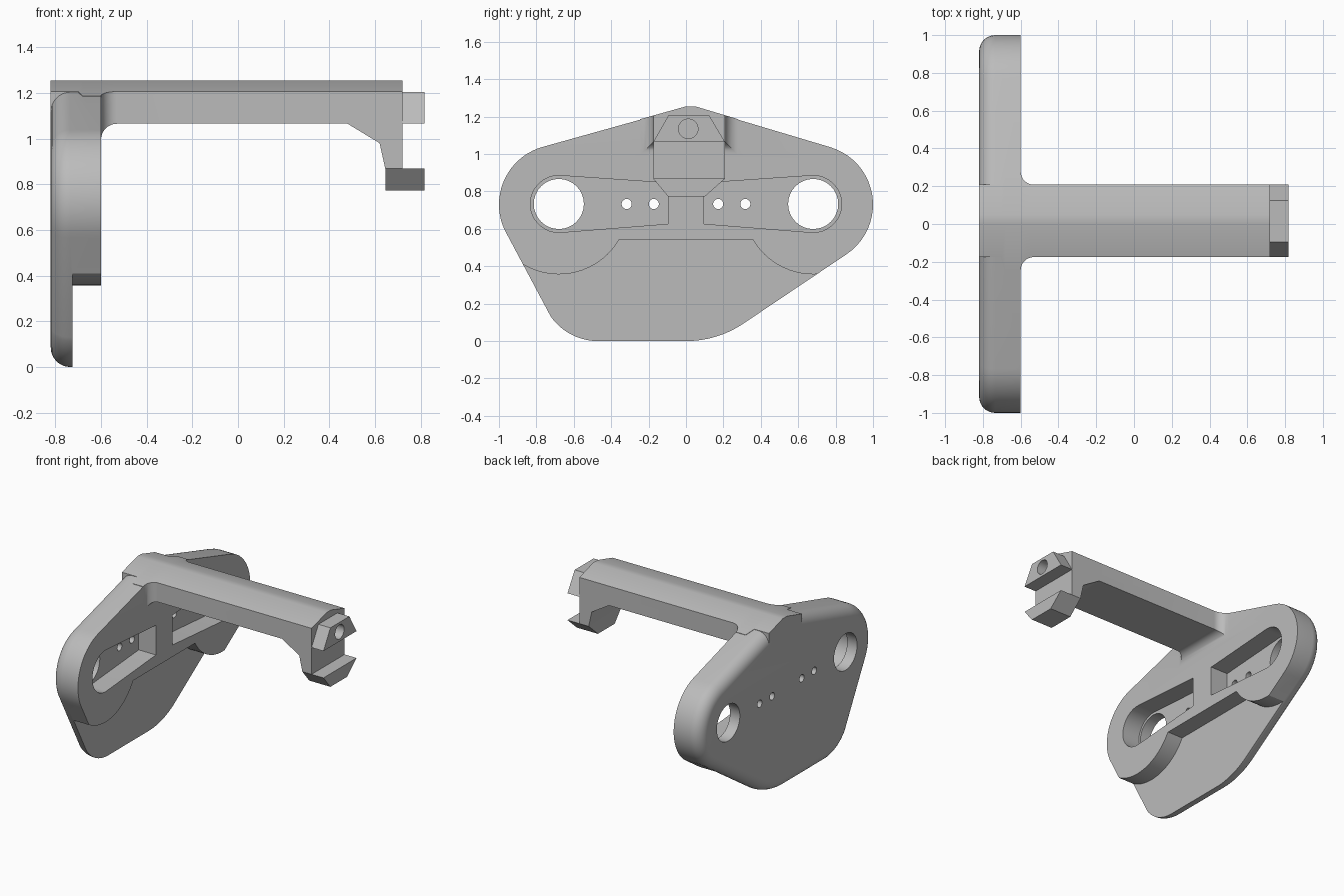
import bpy, bmesh
from math import sin, cos, radians, sqrt

if "Cube" in bpy.data.objects:
    bpy.data.objects.remove(bpy.data.objects["Cube"])

grey = bpy.data.materials.new("mid grey")
grey.use_nodes = True
COLOUR = (0.5, 0.5, 0.5, 1)
grey.diffuse_color = COLOUR
grey.node_tree.nodes["Principled BSDF"].inputs["Base Color"].default_value = COLOUR


def arc(cy, cz, r, start, end, steps=20):
    angles = [radians(start + (end - start) * i / steps) for i in range(steps + 1)]
    return [(cy + r * cos(a), cz + r * sin(a)) for a in angles]


def loft(name, sections, back_radius=0):
    """Closed solid through matching rings; optionally rounds the first ring."""
    bm = bmesh.new()
    rings = [[bm.verts.new(p) for p in ring] for ring in sections]
    cap = bm.faces.new(rings[0])
    bm.faces.new(rings[-1])
    n = len(rings[0])
    for a, b in zip(rings, rings[1:]):
        for i in range(n):
            j = (i + 1) % n
            bm.faces.new((a[i], a[j], b[j], b[i]))
    bmesh.ops.recalc_face_normals(bm, faces=bm.faces)
    if back_radius:
        bmesh.ops.bevel(bm, geom=list(cap.edges), offset=back_radius,
                        segments=8, profile=0.5, affect='EDGES')
    mesh = bpy.data.meshes.new(name)
    bm.to_mesh(mesh)
    bm.free()
    mesh.materials.append(grey)
    obj = bpy.data.objects.new(name, mesh)
    bpy.context.collection.objects.link(obj)
    return obj


def prism_x(name, outline, x0, x1, back_radius=0):
    return loft(name, [[(x, y, z) for y, z in outline] for x in (x0, x1)], back_radius)


def combine(target, tool, operation):
    tool.hide_render = True
    mod = target.modifiers.new("combine", 'BOOLEAN')
    mod.object, mod.operation, mod.solver = tool, operation, 'EXACT'
    bpy.context.view_layer.objects.active = target
    bpy.ops.object.modifier_apply(modifier=mod.name)
    bpy.data.objects.remove(tool)


BACK, STEP, FACE = -0.82, -0.725, -0.6
EYE_Y, EYE_Z = 0.68, 0.733

# Plate with rounded back rim
outline = (arc(EYE_Y, 0.73, 0.32, -56, 73.4) + [(0.05, 1.252), (0, 1.252)]
           + arc(-EYE_Y, 0.73, 0.32, 105.5, 211.2)
           + arc(-0.47, 0.31, 0.31, 211.2, 270, 14)[1:]
           + arc(0, 0.55, 0.55, 270, 304, 14))
bracket = prism_x("bracket", outline, BACK, FACE, 0.085)

# Thin lower apron
apron = (arc(-EYE_Y, 0.73, 0.373, 190, 329.4, 28) + arc(EYE_Y, 0.73, 0.373, 210.6, 350, 28)
         + [(1.2, -0.1), (-1.2, -0.1)])
combine(bracket, prism_x("apron_cutter", apron, STEP, -0.5), 'DIFFERENCE')

# Slots, large holes and screw holes on both sides
for s in (-1, 1):
    slot = arc(-EYE_Y, EYE_Z, 0.152, 86, 274, 32) + [(-0.095, 0.627), (-0.095, 0.845)]
    slot = [(-s * y, z) for y, z in slot]
    combine(bracket, prism_x("slot_cutter", slot, STEP - 0.015, -0.5), 'DIFFERENCE')
    for y, r in ((EYE_Y, 0.134), (0.317, 0.027), (0.172, 0.027)):
        hole = arc(s * y, EYE_Z, r, 0, 360, 32)[:-1]
        combine(bracket, prism_x("hole_cutter", hole, -0.9, -0.5), 'DIFFERENCE')

# Arm with ridged top, flaring into the plate
LEFT, RIGHT, UNDER, TOP = 0.208, -0.175, 1.065, 1.255


def arm_section(x, grow):
    l, r, u = LEFT + grow, RIGHT - grow, UNDER - grow
    return [(x, r, u), (x, r, TOP + 0.28 * r), (x, 0, TOP), (x, 0.05, TOP),
            (x, l, TOP - 0.3 * (l - 0.05)), (x, l, u)]


FILLET = 0.07
sections = [arm_section(BACK, 0), arm_section(-0.7, 0), arm_section(-0.68, FILLET)]
for i in range(9):
    t = 1 - cos(radians(90 * i / 8))
    grow = FILLET * (1 - sqrt(1 - (1 - t) ** 2))
    sections.append(arm_section(FACE + FILLET * t, grow))
sections.append(arm_section(0.72, 0))
combine(bracket, loft("arm", sections), 'UNION')

# Neck dropping from the arm end
neck = [(0.42, 1.1), (0.48, UNDER), (0.62, 0.98), (0.645, 0.868), (0.72, 0.868), (0.72, 1.1)]
neck[0] = (0.48, 1.1)
combine(bracket, loft("neck", [[(x, y, z) for x, z in neck] for y in (RIGHT, LEFT)]), 'UNION')

# Hooked foot and upper tip
foot = [(RIGHT, 0.868), (-0.095, 0.772), (0.1, 0.772), (LEFT, 0.868)]
combine(bracket, prism_x("foot", foot, 0.645, 0.817), 'UNION')
tip = [(RIGHT, UNDER), (LEFT, UNDER), (0.125, 1.205), (-0.095, 1.205)]
combine(bracket, prism_x("tip", tip, 0.7, 0.817), 'UNION')
bore = arc(0.012, 1.135, 0.052, 0, 360, 32)[:-1]
combine(bracket, prism_x("bore_cutter", bore, 0.68, 0.9), 'DIFFERENCE')

bpy.ops.object.select_all(action='DESELECT')
bracket.select_set(True)
bpy.context.view_layer.objects.active = bracket
bpy.ops.object.shade_smooth_by_angle(angle=radians(25))
